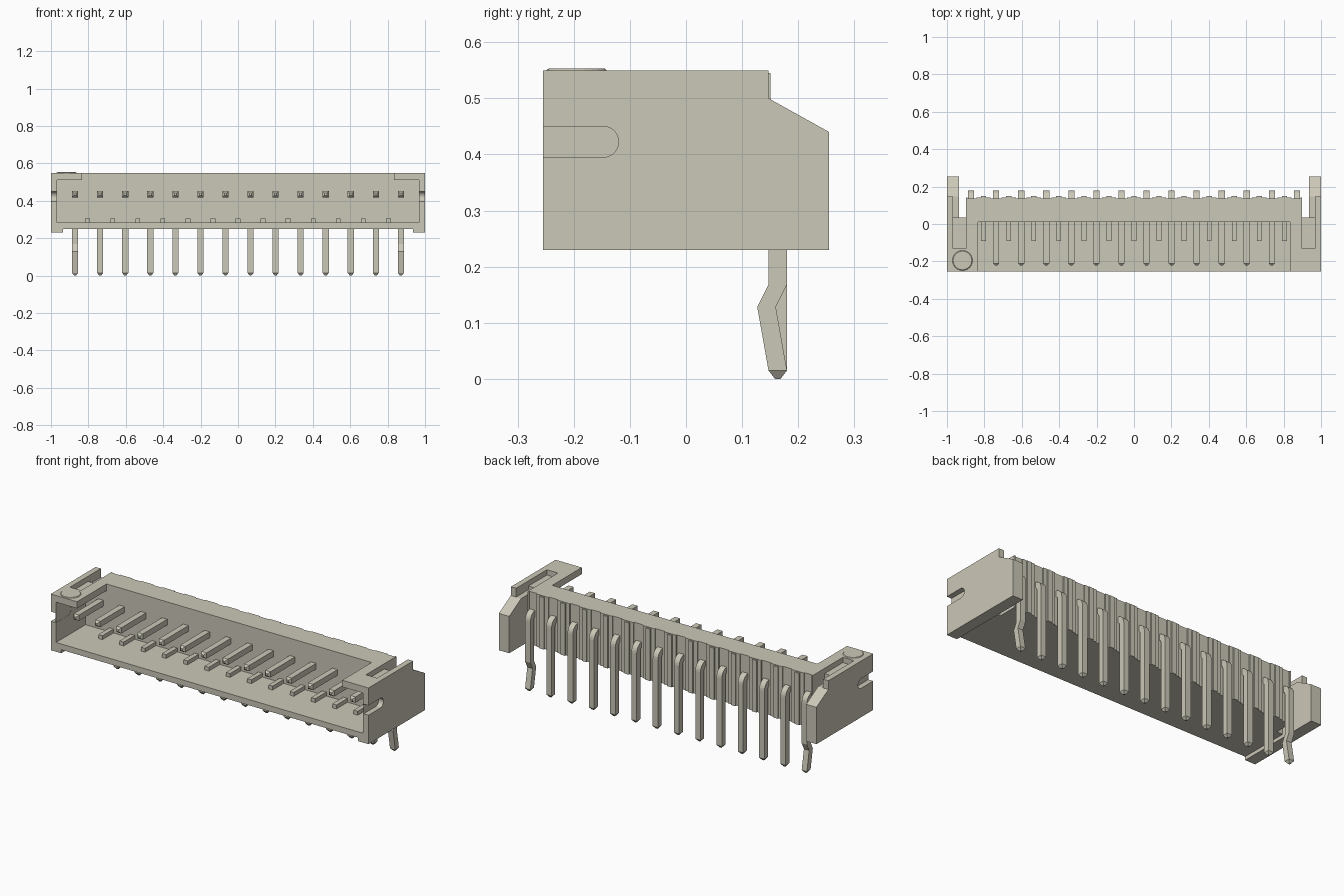
import bpy, bmesh, math
from mathutils import Vector

if "Cube" in bpy.data.objects:
    bpy.data.objects.remove(bpy.data.objects["Cube"], do_unlink=True)

beige = bpy.data.materials.new("warm_beige")
beige.use_nodes = True
COLOUR = (0.60, 0.58, 0.48, 1)
beige.diffuse_color = COLOUR
beige.node_tree.nodes["Principled BSDF"].inputs["Base Color"].default_value = COLOUR

PINS, PITCH = 14, 0.134
PIN_XS = [(i - (PINS - 1) / 2) * PITCH for i in range(PINS)]
MID_XS = [x + PITCH / 2 for x in PIN_XS[:-1]]


def finish(name, bm):
    bmesh.ops.recalc_face_normals(bm, faces=bm.faces[:])
    mesh = bpy.data.meshes.new(name)
    bm.to_mesh(mesh)
    bm.free()
    mesh.materials.append(beige)
    obj = bpy.data.objects.new(name, mesh)
    bpy.context.collection.objects.link(obj)
    return obj


def add_box(bm, x, y, z):
    verts = bmesh.ops.create_cube(bm, size=1)["verts"]
    for v in verts:
        v.co = [lo + (c + 0.5) * (hi - lo) for c, (lo, hi) in zip(v.co, (x, y, z))]


def box(name, x, y, z):
    bm = bmesh.new()
    add_box(bm, x, y, z)
    return finish(name, bm)


def prism(name, profile, x0, x1):
    """Extrude a y-z profile from x0 to x1."""
    bm = bmesh.new()
    face = bm.faces.new([bm.verts.new((x0, y, z)) for y, z in profile])
    out = bmesh.ops.extrude_face_region(bm, geom=[face])["geom"]
    for v in out:
        if isinstance(v, bmesh.types.BMVert):
            v.co.x = x1
    return finish(name, bm)


def cut(target, x, y, z):
    cutter = box("housing_cutter", x, y, z)
    cutter.hide_render = True
    mod = target.modifiers.new("cut", "BOOLEAN")
    mod.operation, mod.solver, mod.object = "DIFFERENCE", "EXACT", cutter
    bpy.context.view_layer.objects.active = target
    bpy.ops.object.modifier_apply(modifier=mod.name)
    bpy.data.objects.remove(cutter, do_unlink=True)


# Main shell: hollow from the front, open at the top, relieved at the rear ends
shell = box("housing_shell", (-0.97, 0.97), (-0.255, 0.137), (0.25, 0.55))
cut(shell, (-0.968, 0.968), (-0.3, 0.01), (0.283, 0.512))
cut(shell, (-0.835, 0.835), (-0.3, 0.01), (0.45, 0.6))
for s in (-1, 1):
    cut(shell, sorted((s * 0.897, s * 1.1)), (0.035, 0.3), (0.2, 0.6))
    cut(shell, sorted((s * 0.897, s * 0.967)), (-0.13, 0.1), (0.52, 0.6))

# End walls with a round-ended slot, a sloped rear wing and a foot
slot = [(-0.1475 + 0.0275 * math.sin(a), 0.4225 - 0.0275 * math.cos(a))
        for a in (math.pi * i / 12 for i in range(13))]
wall = [(-0.255, 0.23), (-0.255, 0.395), *slot, (-0.255, 0.45), (-0.255, 0.55),
        (0.147, 0.55), (0.147, 0.5), (0.255, 0.44), (0.255, 0.23)]
wing = [(0.035, 0.23), (0.035, 0.5), (0.147, 0.5), (0.255, 0.44), (0.255, 0.23)]
for side, s in (("left", 1), ("right", -1)):
    prism(side + "_end_wall", wall, s * 0.967, s)
    prism(side + "_rear_wing", wing, s * 0.935, s * 0.967)
    box(side + "_foot", sorted((s * 0.935, s * 0.967)), (-0.255, 0.035), (0.23, 0.25))

# Low raised pad at one top corner
bm = bmesh.new()
bmesh.ops.create_cone(bm, cap_ends=True, segments=24, radius1=0.055, radius2=0.05, depth=0.004)
for v in bm.verts:
    v.co = (v.co.x - 0.917, v.co.y - 0.195, v.co.z + 0.551)
finish("corner_pad", bm)

# Floor ribs between the pins
bm = bmesh.new()
for x in MID_XS:
    add_box(bm, (x - 0.013, x + 0.013), (-0.09, 0.012), (0.28, 0.305))
finish("floor_ribs", bm)

# Raised panels and narrow ribs on the rear wall
bm = bmesh.new()
for x in MID_XS:
    add_box(bm, (x - 0.038, x + 0.038), (0.13, 0.143), (0.25, 0.55))
    add_box(bm, (x - 0.014, x + 0.014), (0.13, 0.151), (0.25, 0.545))
for s in (-1, 1):
    add_box(bm, sorted((s * 0.89, s * 0.897)), (0.13, 0.143), (0.25, 0.55))
finish("rear_wall_ribs", bm)


# Square bent pins, lofted along a side path
def add_pin(bm, x, kinked):
    h = 0.0165
    across, down = Vector((0, 0, 1)), Vector((0, 1, 0))
    rings = [(-0.222, 0.435, across, 0.35), (-0.21, 0.435, across, 1)]
    for i in range(7):
        a = math.pi / 2 * (1 - i / 6)
        n = Vector((0, math.cos(a), math.sin(a)))
        rings.append((0.13 + 0.0335 * n.y, 0.4015 + 0.0335 * n.z, n, 1))
    if kinked:
        rings += [(0.1635, 0.168, down, 1), (0.1435, 0.128, down, 1)]
    rings += [(0.1635, 0.015, down, 1), (0.1635, 0, down, 0.3)]
    last = None
    for y, z, n, k in rings:
        c = Vector((x, y, z))
        ring = [bm.verts.new(c + Vector((sx * h * k, 0, 0)) + n * sn * h * k)
                for sx, sn in ((-1, -1), (1, -1), (1, 1), (-1, 1))]
        if last:
            for i in range(4):
                j = (i + 1) % 4
                bm.faces.new((last[i], last[j], ring[j], ring[i]))
        else:
            bm.faces.new(ring)
        last = ring
    bm.faces.new(last)


for i, x in enumerate(PIN_XS):
    bm = bmesh.new()
    add_pin(bm, x, i in (0, PINS - 1))
    finish("contact_pin_%02d" % (i + 1), bm)
